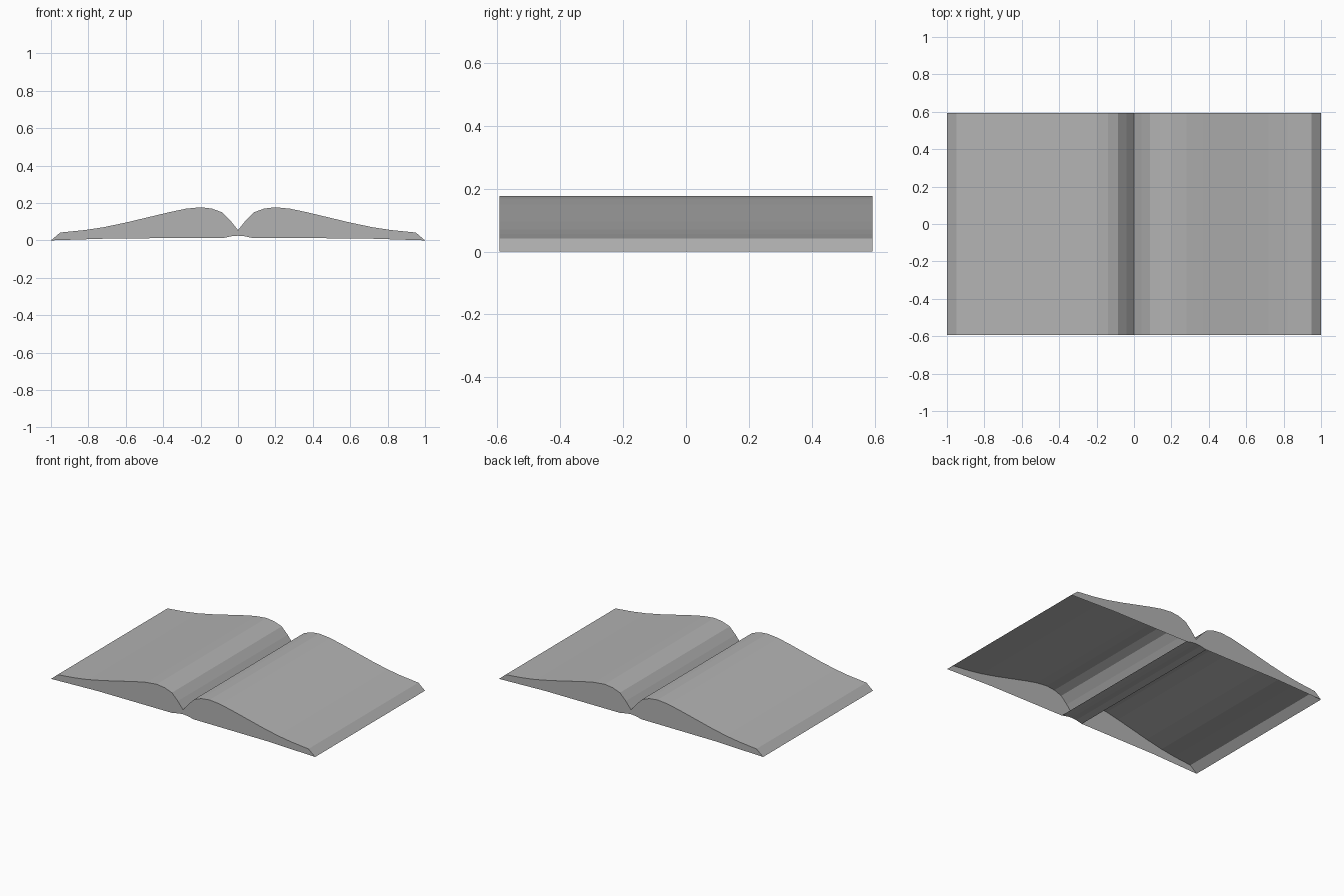
import bpy
import bmesh

if "Cube" in bpy.data.objects:
    bpy.data.objects.remove(bpy.data.objects["Cube"], do_unlink=True)

paper = bpy.data.materials.new("plain grey")
GREY = (0.45, 0.45, 0.45, 1.0)
paper.diffuse_color = GREY
paper.use_nodes = True
paper.node_tree.nodes["Principled BSDF"].inputs["Base Color"].default_value = GREY

HALF_DEPTH = 0.594

# Half profiles (x, z), from the spine outwards
page_top = [(0, 0.055), (0.04, 0.105), (0.085, 0.15), (0.14, 0.17), (0.2, 0.177),
            (0.28, 0.169), (0.37, 0.15), (0.5, 0.119), (0.6, 0.095), (0.72, 0.07),
            (0.82, 0.055), (0.95, 0.042), (1.0, 0)]
page_bottom = [(0.65, 0.011), (0.08, 0.012)]
spine = [(0.08, 0.012), (0.035, 0.022), (0, 0.025)]


def mirrored(points):
    """Complete a half profile that touches x = 0 with its mirror image."""
    return [(-x, z) for x, z in reversed(points) if x > 0] + points


def ring(bm, points, y):
    return [bm.verts.new((x, y, z)) for x, z in points]


def strip(bm, points):
    """Sheet swept along the depth of the book."""
    front, back = ring(bm, points, -HALF_DEPTH), ring(bm, points, HALF_DEPTH)
    for i in range(len(points) - 1):
        bm.faces.new((front[i], front[i + 1], back[i + 1], back[i]))


def finish(bm, name):
    mesh = bpy.data.meshes.new(name)
    bm.to_mesh(mesh)
    bm.free()
    mesh.materials.append(paper)
    bpy.context.collection.objects.link(bpy.data.objects.new(name, mesh))


# Page surface with both fore edges
bm = bmesh.new()
strip(bm, mirrored(page_top))
finish(bm, "open_pages")

# Page block ends; the underside stays open apart from the spine
spine_half = list(reversed(spine))
outline = mirrored(page_top) + page_bottom + list(reversed(mirrored(spine_half)))[1:]
outline += [(-x, z) for x, z in reversed(page_bottom[:-1])]
for name, side in (("front_page_edges", -1), ("back_page_edges", 1)):
    bm = bmesh.new()
    verts = ring(bm, outline, side * HALF_DEPTH)
    face = bm.faces.new(verts if side > 0 else list(reversed(verts)))
    face.normal_update()
    if face.normal.y * side < 0:
        face.normal_flip()
    bmesh.ops.triangulate(bm, faces=[face])
    finish(bm, name)

# Arched spine strip below the gutter
bm = bmesh.new()
strip(bm, list(reversed(mirrored(spine_half))))
finish(bm, "spine_strip")
